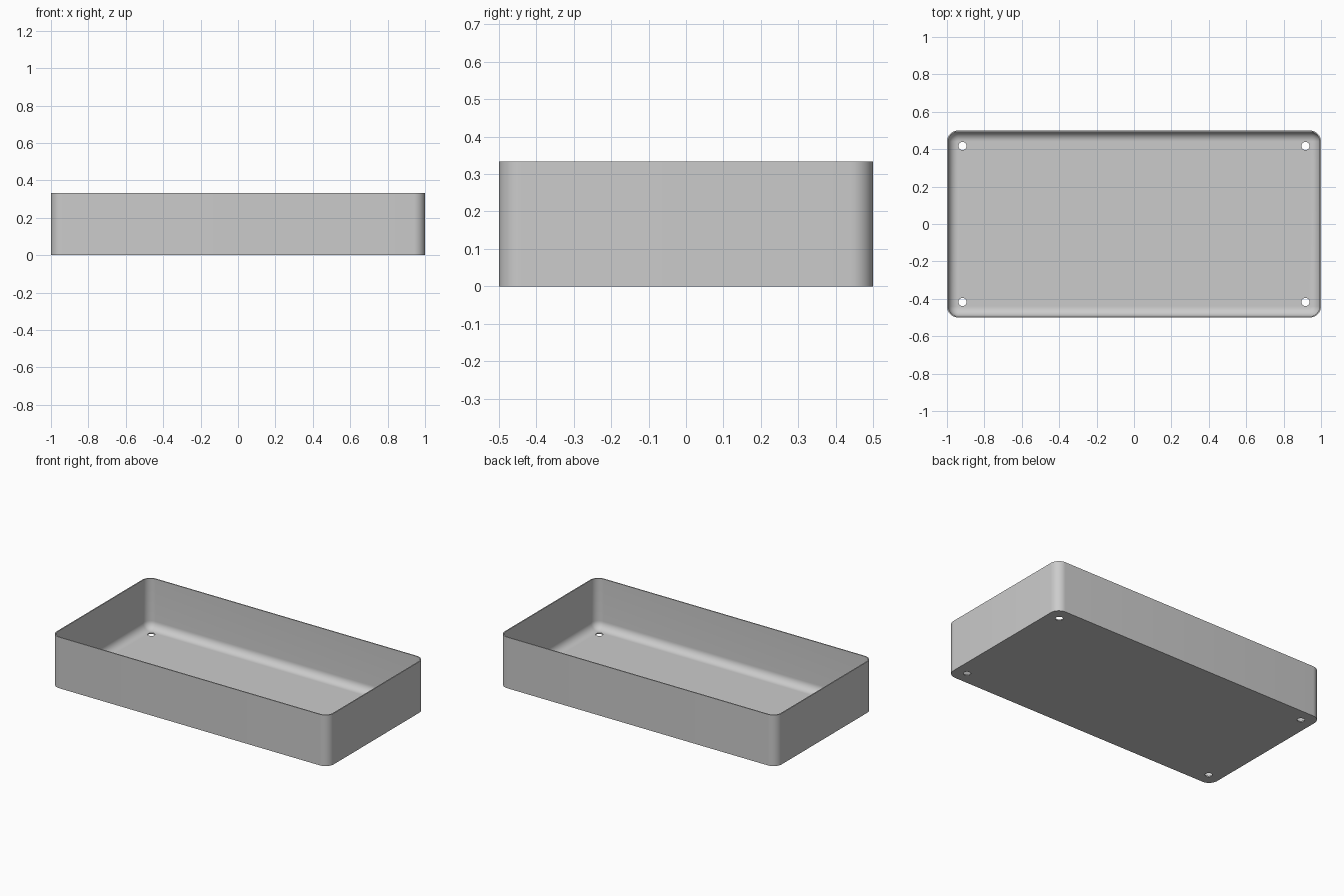
import bpy
import bmesh
import math

cube = bpy.data.objects.get("Cube")
if cube:
    bpy.data.objects.remove(cube, do_unlink=True)

HALF_X, HALF_Y, HEIGHT = 1.0, 0.5, 0.333
WALL, CORNER, FILLET = 0.007, 0.06, 0.05
STEPS = 10

grey = bpy.data.materials.new("light_grey")
grey.use_nodes = True
colour = (0.6, 0.6, 0.6, 1)
grey.diffuse_color = colour
grey.node_tree.nodes["Principled BSDF"].inputs["Base Color"].default_value = colour


def rounded_loop(bm, inset, z):
    """Ring of vertices around a rounded rectangle."""
    radius = CORNER - inset
    cx, cy = HALF_X - CORNER, HALF_Y - CORNER
    ring = []
    for quarter, (sx, sy) in enumerate([(1, 1), (-1, 1), (-1, -1), (1, -1)]):
        for i in range(STEPS + 1):
            a = (quarter + i / STEPS) * math.pi / 2
            ring.append(bm.verts.new((sx * cx + radius * math.cos(a),
                                      sy * cy + radius * math.sin(a), z)))
    return ring


# Tray shell: outer wall, rim, inner wall, filleted floor
bm = bmesh.new()
sections = [(0, 0), (0, HEIGHT), (WALL, HEIGHT)]
for i in range(STEPS + 1):
    a = i / STEPS * math.pi / 2
    sections.append((WALL + FILLET * (1 - math.cos(a)),
                     WALL + FILLET * (1 - math.sin(a))))
rings = [rounded_loop(bm, inset, z) for inset, z in sections]
for low, high in zip(rings, rings[1:]):
    for i in range(len(low)):
        j = (i + 1) % len(low)
        bm.faces.new((low[i], low[j], high[j], high[i]))
bm.faces.new(rings[0][::-1])
bm.faces.new(rings[-1])
bmesh.ops.recalc_face_normals(bm, faces=bm.faces)
mesh = bpy.data.meshes.new("tray")
bm.to_mesh(mesh)
bm.free()
tray = bpy.data.objects.new("tray", mesh)
bpy.context.collection.objects.link(tray)
mesh.materials.append(grey)

# Screw holes in the four floor corners
bm = bmesh.new()
for sx in (-1, 1):
    for sy in (-1, 1):
        made = bmesh.ops.create_cone(bm, cap_ends=True, segments=32, radius1=0.022,
                                     radius2=0.022, depth=0.1)
        bmesh.ops.translate(bm, verts=made["verts"], vec=(sx * 0.917, sy * 0.417, 0))
cut_mesh = bpy.data.meshes.new("hole_cutter")
bm.to_mesh(cut_mesh)
bm.free()
cut_mesh.materials.append(grey)
cutter = bpy.data.objects.new("hole_cutter", cut_mesh)
bpy.context.collection.objects.link(cutter)
cutter.hide_render = True

cut = tray.modifiers.new("screw_holes", "BOOLEAN")
cut.operation = "DIFFERENCE"
cut.solver = "EXACT"
cut.object = cutter
bpy.ops.object.select_all(action="DESELECT")
bpy.context.view_layer.objects.active = tray
tray.select_set(True)
bpy.ops.object.modifier_apply(modifier=cut.name)
bpy.data.objects.remove(cutter, do_unlink=True)
bpy.ops.object.shade_smooth_by_angle(angle=math.radians(30))
